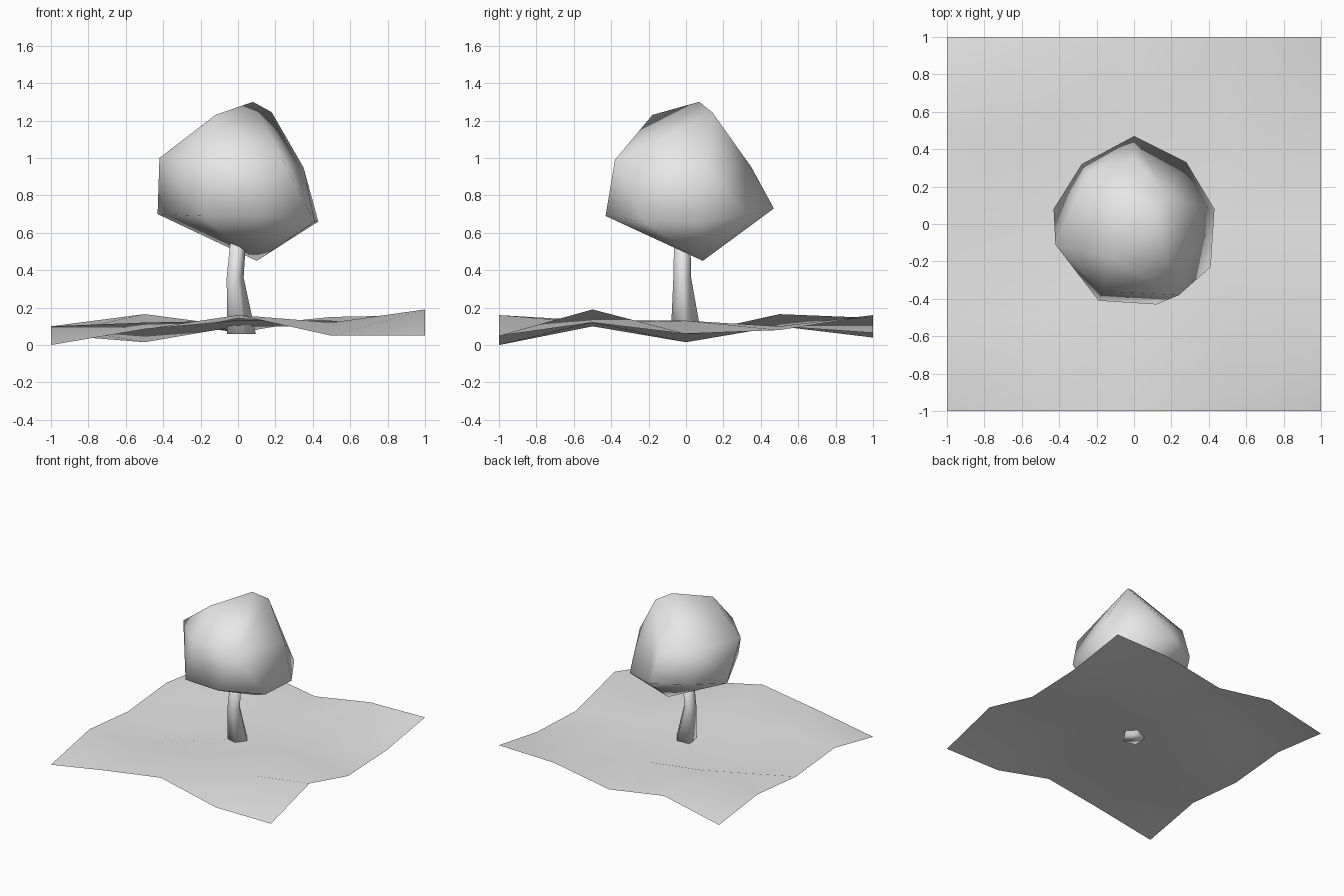
import bpy
import bmesh
from math import cos, sin, tau
from mathutils import Vector

if "Cube" in bpy.data.objects:
    bpy.data.objects.remove(bpy.data.objects["Cube"], do_unlink=True)

# One plain grey for every part
grey = bpy.data.materials.new("plain_grey")
grey.use_nodes = True
colour = (0.8, 0.8, 0.8, 1)
grey.diffuse_color = colour
grey.node_tree.nodes["Principled BSDF"].inputs["Base Color"].default_value = colour


def finish(name, bm):
    """Turn a bmesh into a smooth shaded grey object."""
    bm.normal_update()
    for face in bm.faces:
        face.smooth = True
    mesh = bpy.data.meshes.new(name)
    bm.to_mesh(mesh)
    bm.free()
    mesh.materials.append(grey)
    obj = bpy.data.objects.new(name, mesh)
    bpy.context.collection.objects.link(obj)
    return obj


# Ground: a coarse grid with uneven heights, rows run front to back
HEIGHTS = [
    (0.0, 0.085, 0.16, 0.05, 0.05),
    (0.10, 0.12, 0.13, 0.12, 0.19),
    (0.055, 0.015, 0.10, 0.13, 0.06),
    (0.10, 0.165, 0.10, 0.10, 0.08),
    (0.04, 0.145, 0.065, 0.15, 0.16),
]
bm = bmesh.new()
bmesh.ops.create_grid(bm, x_segments=4, y_segments=4, size=1)
for v in bm.verts:
    column, row = round((v.co.x + 1) * 2), round((v.co.y + 1) * 2)
    v.co.z = HEIGHTS[row][column]
finish("ground", bm)

# Trunk: bent, tapering stack of five-sided rings
RINGS = [((0.01, 0, 0.06), 0.085), ((-0.02, -0.02, 0.36), 0.05),
         ((0, -0.02, 0.6), 0.045)]
SIDES = 5
bm = bmesh.new()
rings = []
for centre, radius in RINGS:
    angles = [tau * i / SIDES for i in range(SIDES)]
    rings.append([bm.verts.new(Vector(centre) + radius * Vector((cos(a), sin(a), 0)))
                  for a in angles])
for low, high in zip(rings, rings[1:]):
    for i in range(SIDES):
        j = (i + 1) % SIDES
        bm.faces.new((low[i], low[j], high[j], high[i]))
bm.faces.new(reversed(rings[0]))
bm.faces.new(rings[-1])
finish("trunk", bm)

# Crown: lumpy faceted hull, listed from the bottom tip to the top
CROWN = [
    (0.10, 0.09, 0.45),
    # widest band
    (0.43, 0.08, 0.66), (0.41, -0.23, 0.66), (0.12, -0.43, 0.69),
    (-0.19, -0.41, 0.69), (-0.43, 0.08, 0.70), (-0.28, 0.32, 0.74),
    (0.0, 0.47, 0.73), (0.28, 0.33, 0.69),
    # upper band
    (0.35, 0.10, 0.95), (0.24, -0.38, 0.99), (-0.17, -0.36, 1.0),
    (-0.42, -0.11, 1.0), (-0.25, 0.27, 0.98), (0.0, 0.35, 0.95),
    # top
    (0.18, 0.14, 1.245), (-0.12, -0.18, 1.23), (0.08, 0.07, 1.30),
]
bm = bmesh.new()
for point in CROWN:
    bm.verts.new(point)
bmesh.ops.convex_hull(bm, input=bm.verts)
bmesh.ops.recalc_face_normals(bm, faces=bm.faces)
finish("crown", bm)
